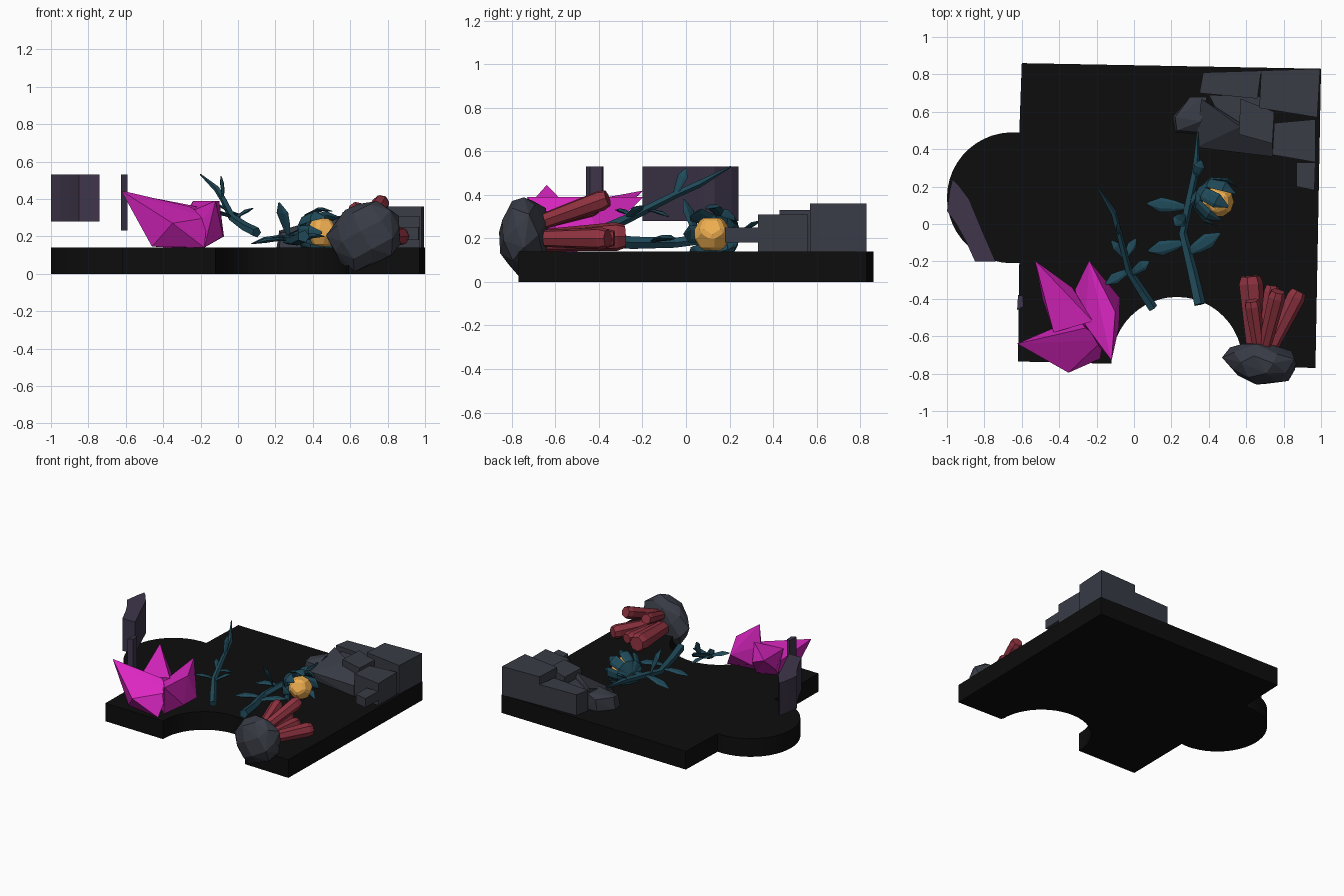
import bpy, bmesh, math, random
from mathutils import Vector as V

if "Cube" in bpy.data.objects:
    bpy.data.objects.remove(bpy.data.objects["Cube"])
random.seed(4)


def mat(name, r, g, b):
    m = bpy.data.materials.new(name)
    m.diffuse_color = (r, g, b, 1)
    m.use_nodes = True
    m.node_tree.nodes["Principled BSDF"].inputs["Base Color"].default_value = m.diffuse_color
    return m


BLACK = mat("black", .004, .004, .004)
STONE = mat("stone", .04, .045, .06)
PURPLE = mat("dark_purple", .05, .037, .07)
MAGENTA = mat("magenta", .72, .02, .55)
TEAL = mat("teal", .014, .068, .1)
ORANGE = mat("orange", .85, .42, .08)
RED = mat("red", .27, .032, .05)


def finish(name, bm, m):
    bmesh.ops.recalc_face_normals(bm, faces=bm.faces)
    me = bpy.data.meshes.new(name)
    bm.to_mesh(me)
    bm.free()
    me.materials.append(m)
    ob = bpy.data.objects.new(name, me)
    bpy.context.collection.objects.link(ob)
    return ob


def prism(name, outline, z0, z1, m):
    bm = bmesh.new()
    f = bm.faces.new([bm.verts.new((x, y, z0)) for x, y in outline])
    r = bmesh.ops.extrude_face_region(bm, geom=[f])
    for v in r["geom"]:
        if isinstance(v, bmesh.types.BMVert):
            v.co.z = z1
    return finish(name, bm, m)


def hull(name, pts, m):
    bm = bmesh.new()
    for p in pts:
        bm.verts.new(p)
    r = bmesh.ops.convex_hull(bm, input=bm.verts)
    loose = [v for v in bm.verts if not v.link_faces]
    bmesh.ops.delete(bm, geom=loose, context="VERTS")
    return finish(name, bm, m)


def loft(name, pts, radii, sides, m, flat=1.0, up=V((0, 0, 1))):
    """Tube through pts; flat squashes the section along up."""
    bm = bmesh.new()
    pts = [V(p) for p in pts]
    rings = []
    for i, p in enumerate(pts):
        t = (pts[min(i + 1, len(pts) - 1)] - pts[max(i - 1, 0)]).normalized()
        s = t.cross(up).normalized()
        n = s.cross(t)
        rings.append([bm.verts.new(p + radii[i] * (s * math.cos(a) + n * math.sin(a) * flat))
                      for a in (math.tau * k / sides for k in range(sides))])
    for a, b in zip(rings, rings[1:]):
        for k in range(sides):
            j = (k + 1) % sides
            bm.faces.new((a[k], a[j], b[j], b[k]))
    bm.faces.new(rings[0])
    bm.faces.new(rings[-1])
    return finish(name, bm, m)


def leaf(name, a, b, w, up=V((0, 0, 1))):
    a, b = V(a), V(b)
    bow = up * w * .25
    loft(name, [a, a.lerp(b, .3) + bow, a.lerp(b, .65) + bow, b],
         [.012, w * .75, w, .006], 6, TEAL, .35, up)


def arc(cx, cy, r, a0, a1, n=24):
    return [(cx + r * math.cos(math.radians(a0 + (a1 - a0) * i / n)),
             cy + r * math.sin(math.radians(a0 + (a1 - a0) * i / n))) for i in range(n + 1)]


# Jigsaw-piece base: round tab on the left, round notch in front
prism("base", [(-.60, .86), (1, .83), (.97, -.77), (.59, -.757)]
      + arc(.23, -.74, .35, 0, 180) + [(-.12, -.747), (-.62, -.735)]
      + arc(-.65, .14, .35, 276, 84), 0, .14, BLACK)

# Floating dark shards on the left
prism("large_shard", [(-.97, .24), (-.94, .21), (-.88, .13), (-.86, .08), (-.81, -.04), (-.74, -.2),
                      (-.85, -.2), (-.90, -.09), (-.95, 0), (-1, .07), (-.985, .18)], .28, .53, PURPLE)
prism("small_shard", [(-.625, -.46), (-.59, -.44), (-.595, -.385), (-.62, -.38)], .23, .53, PURPLE)

# Magenta crystal cluster
hull("crystal_left", [(-.625, -.64, .445), (-.35, -.795, .27), (-.26, -.556, .36), (-.43, -.58, .34),
                      (-.165, -.62, .3), (-.46, -.68, .145), (-.18, -.72, .14), (-.3, -.5, .14)], MAGENTA)
hull("crystal_back", [(-.53, -.195, .42), (-.49, -.40, .26), (-.43, -.58, .34), (-.22, -.52, .36),
                      (-.33, -.34, .3), (-.4, -.55, .14), (-.25, -.5, .14)], MAGENTA)
hull("crystal_right", [(-.24, -.195, .39), (-.315, -.35, .27), (-.075, -.395, .20), (-.1, -.47, .39),
                       (-.26, -.54, .33), (-.12, -.73, .39), (-.08, -.55, .2),
                       (-.18, -.65, .14), (-.28, -.55, .14)], MAGENTA)

# Upright plant
loft("tall_stem", [(.10, -.45, .22), (.04, -.36, .25), (-.03, -.25, .3), (-.08, -.05, .40),
                   (-.11, .06, .45), (-.2, .205, .53)], [.028, .026, .021, .017, .017, .004], 5, TEAL)
for i, (a, b, w) in enumerate([((-.03, -.25, .3), (-.15, -.32, .33), .03),
                               ((-.05, -.18, .33), (-.12, -.09, .37), .024),
                               ((-.05, -.18, .33), (.01, -.08, .30), .024),
                               ((-.02, -.27, .29), (.08, -.2, .35), .03),
                               ((-.08, -.05, .40), (-.09, 0, .52), .025)]):
    leaf(f"tall_leaf_{i}", a, b, w, V((.2, .3, 1)).normalized())

# Low creeping plant
loft("low_stem", [(.35, -.43, .2), (.31, -.25, .18), (.26, -.05, .18), (.29, .1, .2),
                  (.33, .29, .22), (.34, .49, .24)], [.034, .03, .024, .024, .022, .005], 5, TEAL)
for i, (a, b, w) in enumerate([((.27, -.10, .18), (.075, -.145, .16), .04),
                               ((.28, .09, .2), (.07, .11, .16), .04),
                               ((.28, -.16, .18), (.46, -.05, .2), .042),
                               ((.27, .05, .2), (.22, -.01, .38), .04),
                               ((.33, .25, .22), (.36, .34, .28), .03)]):
    leaf(f"low_leaf_{i}", a, b, w)

# Orange bud with cupping petals
C, D = V((.45, .12, .22)), V((.88, -.47, 0))
bm = bmesh.new()
bmesh.ops.create_icosphere(bm, subdivisions=1, radius=.105)
bmesh.ops.bevel(bm, geom=bm.verts[:] + bm.edges[:], offset=.025, segments=1, affect="EDGES")
bmesh.ops.translate(bm, verts=bm.verts, vec=C)
finish("bud", bm, ORANGE)
side = D.cross(V((0, 0, 1)))
for i in range(8):
    a = math.tau * i / 8
    r = side * math.cos(a) + V((0, 0, 1)) * math.sin(a)
    loft(f"petal_{i}", [C - D * .125 + r * .015, C - D * .09 + r * .09, C - D * .01 + r * .125,
                        C + D * .06 + r * .115], [.012, .036, .04, .006], 6, TEAL, .3, r)
loft("bud_stalk", [(.29, .1, .2), (.35, .17, .22)], [.02, .025], 5, TEAL)

# Red tube coral on a boulder
for i, (a, b, r) in enumerate([((.65, -.68, .19), (.62, -.28, .21), .068),
                               ((.67, -.68, .27), (.63, -.41, .35), .045),
                               ((.69, -.68, .27), (.77, -.36, .385), .048),
                               ((.72, -.68, .20), (.88, -.36, .20), .052),
                               ((.69, -.68, .20), (.74, -.33, .20), .045)]):
    a, b = V(a), V(b)
    loft(f"coral_tube_{i}", [a, a.lerp(b, .9), b], [r * .75, r, r * .8], 7, RED)
pts = []
for i in range(34):
    z = 1 - 2 * (i + .5) / 34
    a, q = i * 2.39996, math.sqrt(1 - z * z)
    k = random.uniform(.9, 1.08)
    x, y = q * math.cos(a) * k, q * math.sin(a) * k
    pts.append((.68 + .2 * x + .02 * z, -.74 + .115 * y - .02 * x, .21 + .195 * z * k))
hull("boulder", pts, STONE)

# Stacked stone blocks in the back corner: outline, top height
blocks = [([(.37, .81), (.68, .82), (.66, .67), (.35, .70)], .30),
          ([(.68, .82), (.995, .83), (.98, .57), (.67, .62)], .36),
          ([(.57, .67), (.75, .60), (.74, .43), (.56, .48)], .33),
          ([(.75, .54), (.97, .56), (.97, .33), (.74, .37)], .31),
          ([(.40, .69), (.68, .68), (.75, .56), (.50, .50)], .27),
          ([(.87, .33), (.97, .33), (.965, .18), (.87, .20)], .25)]
for i, (o, h) in enumerate(blocks):
    prism(f"stone_block_{i}", o, .13 if i < 5 else .18, h, STONE)
hull("sloped_stone", [(.36, .67, .30), (.57, .52, .31), (.74, .43, .27), (.74, .36, .22), (.33, .41, .2),
                      (.36, .67, .13), (.74, .45, .13), (.74, .36, .13), (.35, .42, .13)], STONE)
hull("end_stone", [(.30, .68, .23), (.39, .68, .27), (.36, .55, .27), (.34, .49, .22), (.23, .50, .22),
                   (.22, .57, .23), (.29, .67, .13), (.39, .68, .13), (.34, .48, .13),
                   (.22, .49, .13), (.205, .57, .13)], STONE)
